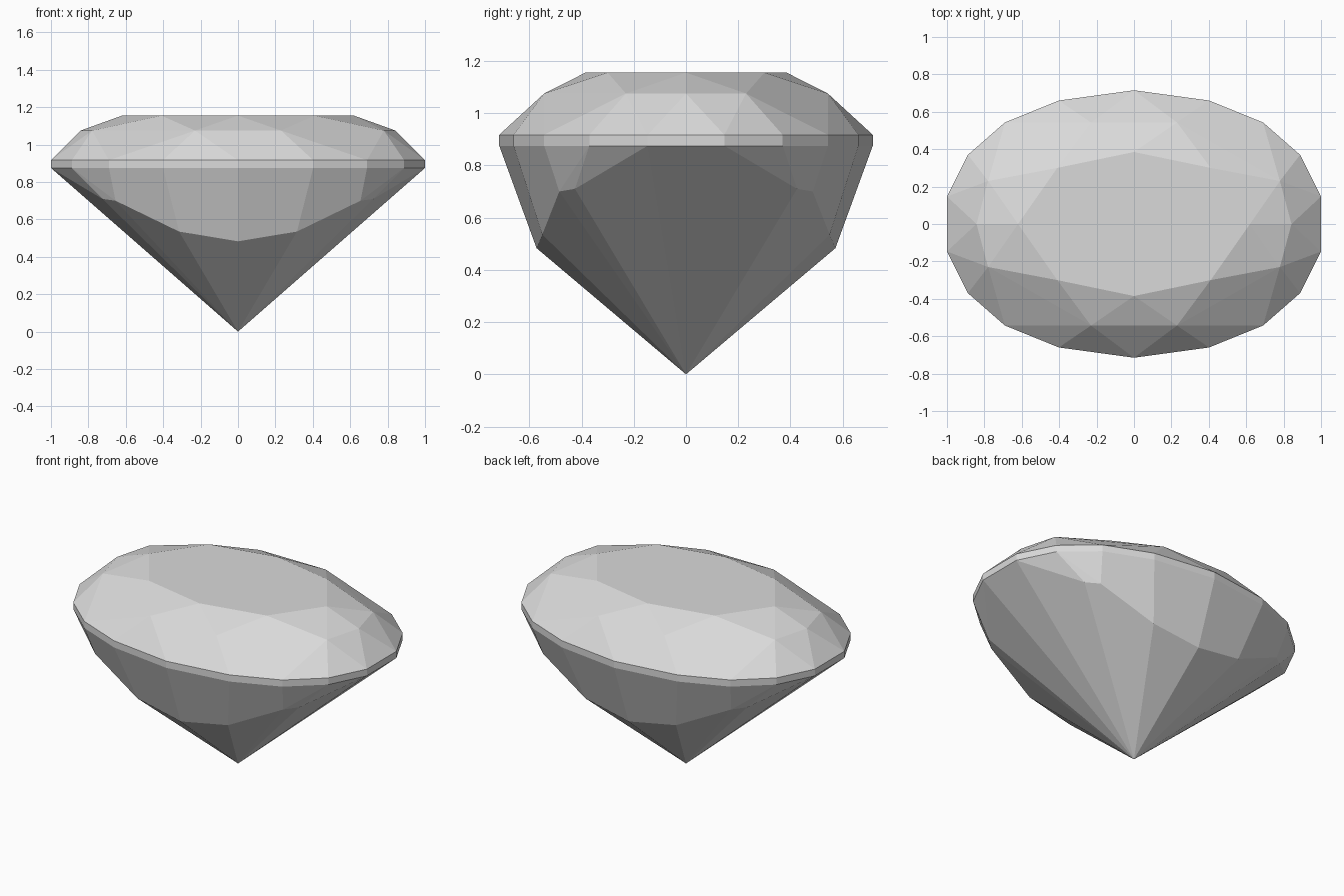
import bpy
import bmesh

cube = bpy.data.objects.get("Cube")
if cube:
    bpy.data.objects.remove(cube)

# Heights of the flat levels
TABLE, CROWN, GIRDLE_TOP, GIRDLE_LOW = 1.155, 1.075, 0.917, 0.875

# One quarter of each ring of facet corners
table = [(0, 0.385), (0.41, 0.3), (0.62, 0)]
crown = [(0.23, 0.543), (0.78, 0.23), (0.842, 0)]
girdle = [(0, 0.715), (0.402, 0.66), (0.69, 0.543), (0.888, 0.37), (1, 0.147)]
pavilion = [(0, 0.572, 0.483), (0.315, 0.55, 0.535),
            (0.655, 0.485, 0.7), (0.725, 0.425, 0.71)]


def level(points, z):
    return [(x, y, z) for x, y in points]


def four_ways(points):
    """Mirror a quarter ring across both axes, without doubles."""
    return {(x * sx, y * sy, z) for x, y, z in points
            for sx in (-1, 1) for sy in (-1, 1)}


corners = four_ways(level(table, TABLE) + level(crown, CROWN)
                    + level(girdle, GIRDLE_TOP) + level(girdle, GIRDLE_LOW)
                    + pavilion + [(0, 0, 0)])

# Oval cut stone: the flat facets are the hull of all the corners
bm = bmesh.new()
for corner in sorted(corners):
    bm.verts.new(corner)
hull = bmesh.ops.convex_hull(bm, input=bm.verts[:])
loose = [v for v in bm.verts if not v.link_faces]
bmesh.ops.delete(bm, geom=loose, context='VERTS')

# Merge triangles that lie in one facet
bmesh.ops.dissolve_limit(bm, angle_limit=0.02, verts=bm.verts[:], edges=bm.edges[:])
bmesh.ops.recalc_face_normals(bm, faces=bm.faces[:])

mesh = bpy.data.meshes.new("gemstone")
bm.to_mesh(mesh)
bm.free()
gem = bpy.data.objects.new("gemstone", mesh)
bpy.context.collection.objects.link(gem)

# Pale grey stone
grey = (0.7, 0.7, 0.7, 1)
mat = bpy.data.materials.new("pale grey")
mat.use_nodes = True
mat.diffuse_color = grey
mat.node_tree.nodes["Principled BSDF"].inputs["Base Color"].default_value = grey
mesh.materials.append(mat)
